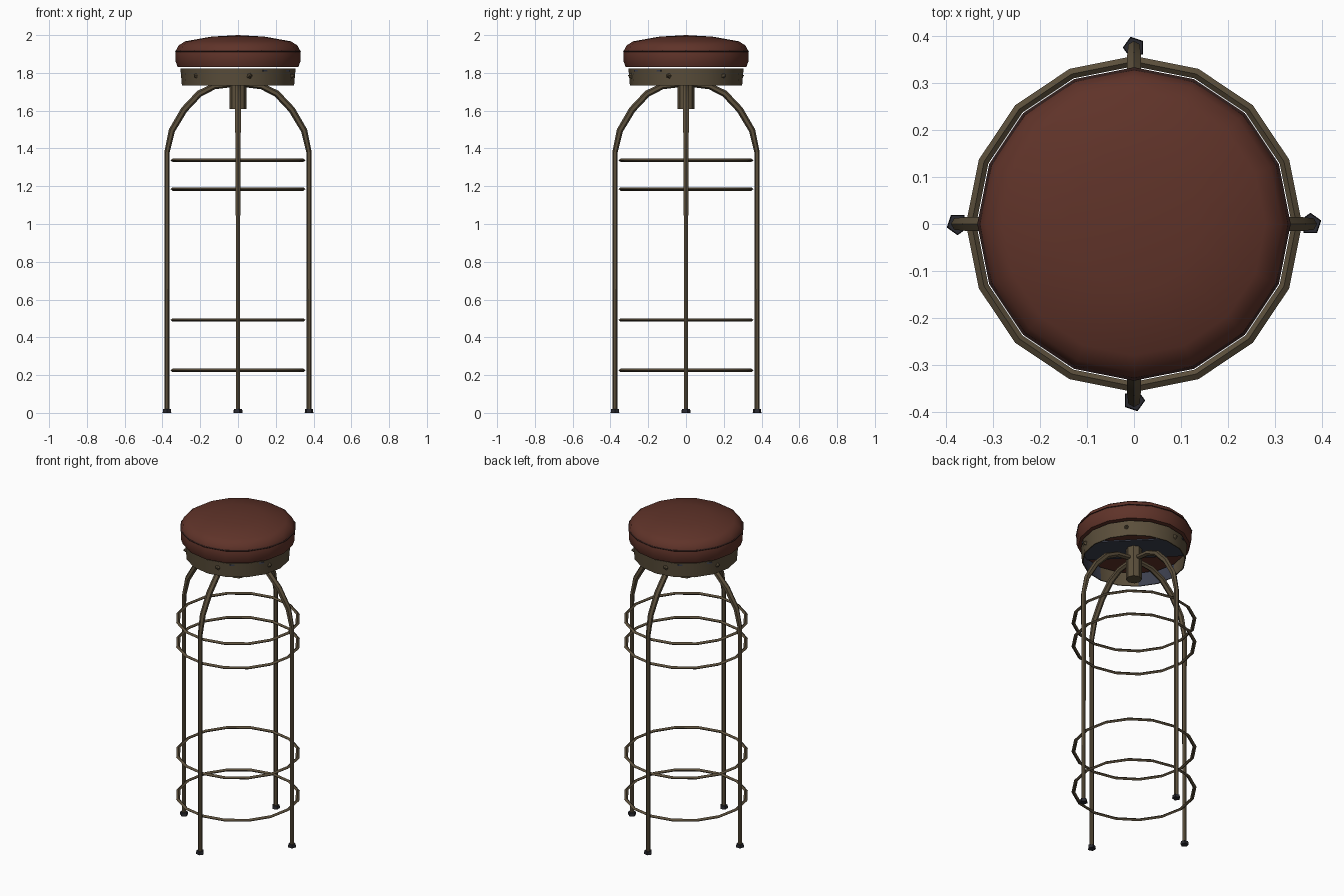
import bpy, bmesh, math
from mathutils import Vector, Matrix

cube = bpy.data.objects.get("Cube")
if cube:
    bpy.data.objects.remove(cube, do_unlink=True)


def material(name, r, g, b):
    m = bpy.data.materials.new(name)
    m.use_nodes = True
    m.diffuse_color = (r, g, b, 1)
    bsdf = m.node_tree.nodes["Principled BSDF"]
    bsdf.inputs["Base Color"].default_value = (r, g, b, 1)
    bsdf.inputs["Roughness"].default_value = 0.7
    return m


leather = material("red brown leather", 0.115, 0.033, 0.022)
piping = material("dark piping", 0.03, 0.012, 0.01)
metal = material("aged brass", 0.105, 0.078, 0.044)
steel = material("blue grey steel", 0.045, 0.05, 0.075)
rubber = material("dark feet", 0.022, 0.022, 0.028)


def finish(name, bm, mats, smooth=None):
    bmesh.ops.recalc_face_normals(bm, faces=bm.faces)
    me = bpy.data.meshes.new(name)
    bm.to_mesh(me)
    bm.free()
    ob = bpy.data.objects.new(name, me)
    bpy.context.collection.objects.link(ob)
    for m in mats:
        me.materials.append(m)
    if smooth:
        bpy.ops.object.select_all(action="DESELECT")
        ob.select_set(True)
        bpy.context.view_layer.objects.active = ob
        bpy.ops.object.shade_smooth_by_angle(angle=math.radians(smooth))
    return ob


def lathe(profile, sides, closed=False):
    """Spin (radius, height) points round the z axis."""
    bm = bmesh.new()
    verts = [bm.verts.new((r, 0, z)) for r, z in profile]
    pairs = list(zip(verts, verts[1:] + verts[:1])) if closed else list(zip(verts, verts[1:]))
    edges = [bm.edges.new(p) for p in pairs]
    bmesh.ops.spin(bm, geom=verts + edges, cent=(0, 0, 0), axis=(0, 0, 1),
                   angle=math.tau, steps=sides)
    bmesh.ops.remove_doubles(bm, verts=bm.verts, dist=0.0005)
    return bm


def tube(bm, path, radii, sides):
    """Sweep a polygon along a path lying in the xz plane."""
    rings = []
    for i, p in enumerate(path):
        a, b = Vector(path[max(i - 1, 0)]), Vector(path[min(i + 1, len(path) - 1)])
        t = (b - a).normalized()
        n, side = Vector((t.z, 0, -t.x)), Vector((0, 1, 0))
        rings.append([bm.verts.new(Vector(p) + radii[i] * (math.cos(k * math.tau / sides) * n
                      + math.sin(k * math.tau / sides) * side)) for k in range(sides)])
    for lo, hi in zip(rings, rings[1:]):
        for k in range(sides):
            j = (k + 1) % sides
            bm.faces.new((lo[k], lo[j], hi[j], hi[k]))
    bm.faces.new(rings[0])
    bm.faces.new(rings[-1])


# Padded seat with its piping
seat = [(0, 1.835), (0.32, 1.832), (0.33, 1.86), (0.331, 1.912),
        (0.315, 1.945), (0.28, 1.967), (0.14, 1.992), (0, 2.0)]
finish("seat", lathe(seat, 16), [leather], 50)
finish("seat_piping", lathe([(0.328, 1.908), (0.334, 1.914), (0.326, 1.92)], 16, True), [piping])

# Open metal band below the seat, with steel patches on its inner wall
bm = lathe([(0.305, 1.823), (0.297, 1.733), (0.291, 1.733), (0.299, 1.823)], 16, True)
bm.normal_update()
bmesh.ops.recalc_face_normals(bm, faces=bm.faces)
for f in bm.faces:
    c = f.calc_center_median()
    inward = f.normal.x * c.x + f.normal.y * c.y < -0.1
    f.material_index = int(inward and math.sin(4 * math.atan2(c.y, c.x)) > -0.1)
finish("seat_band", bm, [metal, steel], 30)

# Strap carrying the seat above the hub
bm = bmesh.new()
bmesh.ops.create_cube(bm, size=1, matrix=Matrix.Rotation(math.radians(135), 4, "Z")
                      @ Matrix.Diagonal((0.58, 0.2, 0.008, 1)))
bmesh.ops.translate(bm, verts=bm.verts, vec=(0, 0, 1.812))
finish("seat_strap", bm, [steel])

# Pointed bolts round the band
bm = bmesh.new()
for k in range(6):
    turn = Matrix.Rotation(math.radians(-78 + 60 * k), 4, "Z")
    bmesh.ops.create_cone(bm, cap_ends=True, segments=5, radius1=0.017, radius2=0.004, depth=0.018,
                          matrix=turn @ Matrix.Translation((0.303, 0, 1.785))
                          @ Matrix.Rotation(math.pi / 2, 4, "Y"))
finish("band_bolts", bm, [metal])

# Central hub
hub = [(0, 1.61), (0.045, 1.61), (0.045, 1.81), (0, 1.81)]
finish("hub", lathe(hub, 8), [metal], 30)

# Four bent legs and their feet
path = [(0.376, 0, 0.012), (0.376, 0, 1.38), (0.35, 0, 1.495), (0.285, 0, 1.605),
        (0.205, 0, 1.69), (0.125, 0, 1.73), (0.02, 0, 1.742)]
radii = [0.013, 0.014, 0.017, 0.018, 0.018, 0.017, 0.016]
for k, side in enumerate(("left", "back", "right", "front")):
    turn = Matrix.Rotation(k * math.pi / 2, 4, "Z")
    bm = bmesh.new()
    tube(bm, path, radii, 6)
    bm.transform(turn)
    finish(side + "_leg", bm, [metal], 50)
    bm = bmesh.new()
    bmesh.ops.create_cone(bm, cap_ends=True, segments=5, radius1=0.024, radius2=0.022, depth=0.02,
                          matrix=turn @ Matrix.Translation((0.376, 0, 0.01)))
    finish(side + "_foot", bm, [rubber])

# Four hoops tying the legs together
for name, z in (("lowest", 0.225), ("low", 0.492), ("high", 1.185), ("highest", 1.337)):
    ring = [(0.358, z), (0.346, z + 0.009), (0.336, z), (0.346, z - 0.009)]
    finish(name + "_hoop", lathe(ring, 16, True), [metal], 50)
